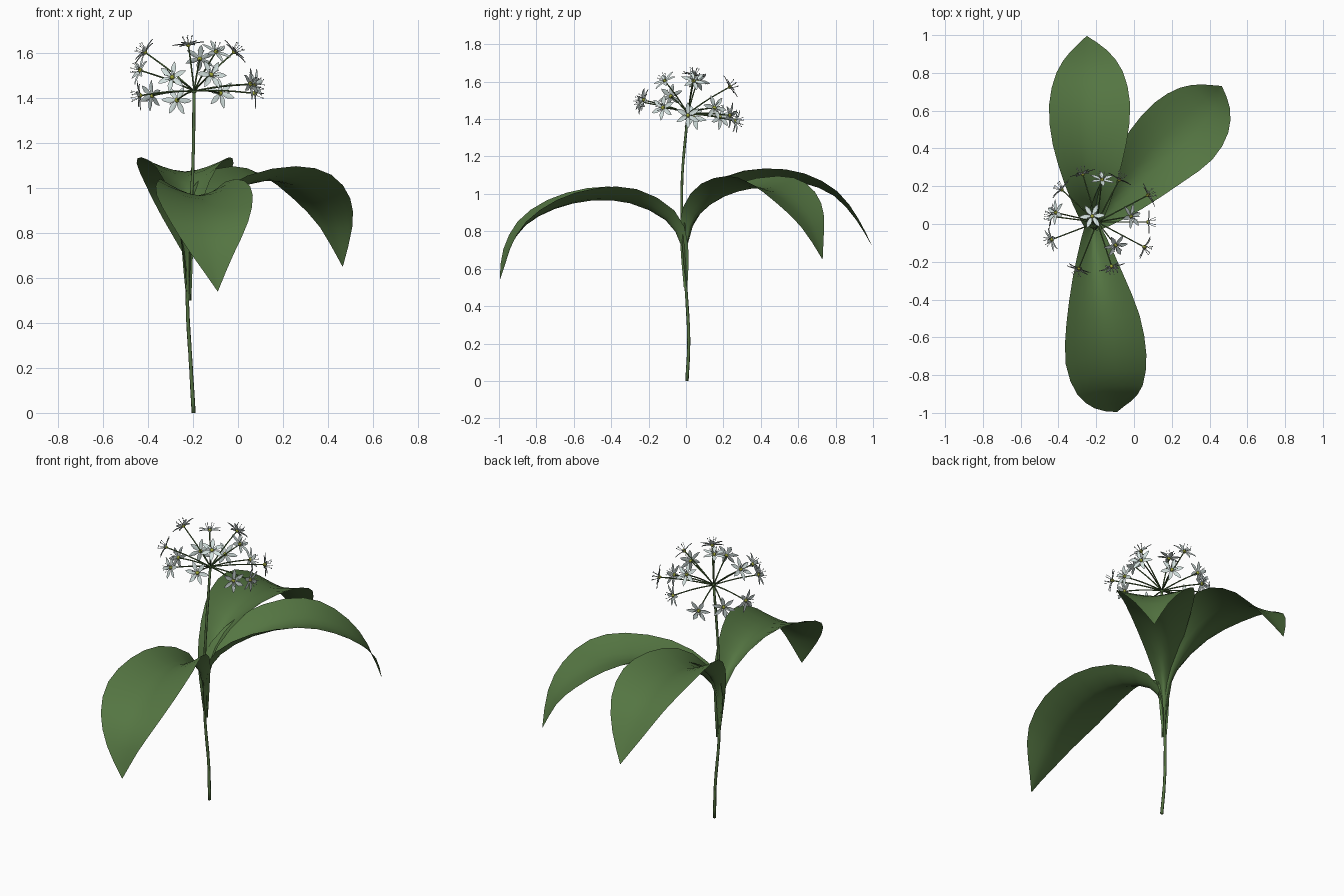
import bpy, bmesh, math, random
from mathutils import Vector, Matrix

random.seed(4)
cube = bpy.data.objects.get("Cube")
if cube:
    bpy.data.objects.remove(cube, do_unlink=True)


def material(name, rgb):
    m = bpy.data.materials.new(name)
    m.use_nodes = True
    colour = (*rgb, 1)
    m.diffuse_color = colour
    m.node_tree.nodes["Principled BSDF"].inputs["Base Color"].default_value = colour
    return m


LEAF = material("leaf green", (0.09, 0.18, 0.055))
STEM = material("stem green", (0.085, 0.16, 0.05))
PETAL = material("petal white", (0.66, 0.76, 0.74))
CENTRE = material("centre yellow green", (0.36, 0.40, 0.04))


def finish(bm, name, mats):
    mesh = bpy.data.meshes.new(name)
    for f in bm.faces:
        f.smooth = True
    bm.to_mesh(mesh)
    bm.free()
    for m in mats:
        mesh.materials.append(m)
    return place(mesh, name)


def place(mesh, name):
    ob = bpy.data.objects.new(name, mesh)
    bpy.context.collection.objects.link(ob)
    return ob


def spline(points, sub):
    """Catmull-Rom through points, which may have any number of components."""
    pts = [Vector(p) for p in points]
    pts = [pts[0] * 2 - pts[1]] + pts + [pts[-1] * 2 - pts[-2]]
    out = []
    for a, b, c, d in zip(pts, pts[1:], pts[2:], pts[3:]):
        for k in range(sub):
            t = k / sub
            out.append((b * 2 + (c - a) * t + (a * 2 - b * 5 + c * 4 - d) * t * t
                        + (b * 3 - a - c * 3 + d) * t ** 3) / 2)
    return out + [pts[-2]]


def tangent(path, i):
    return (path[min(i + 1, len(path) - 1)] - path[max(i - 1, 0)]).normalized()


def skin(bm, rows, closed=False, mat=0):
    """Bridge rows of points with quads."""
    rows = [[bm.verts.new(p) for p in r] for r in rows]
    n = len(rows[0])
    for a, b in zip(rows, rows[1:]):
        for j in range(n if closed else n - 1):
            k = (j + 1) % n
            bm.faces.new((a[j], a[k], b[k], b[j])).material_index = mat
    return rows


def tube(bm, path, r0, r1, sides=6, mat=0):
    rows = []
    for i, p in enumerate(path):
        q = tangent(path, i).to_track_quat('Z', 'Y')
        r = r0 + (r1 - r0) * i / (len(path) - 1)
        rows.append([p + q @ Vector((r * math.cos(a), r * math.sin(a), 0))
                     for a in (math.tau * j / sides for j in range(sides))])
    rows = skin(bm, rows, True, mat)
    bm.faces.new(rows[0][::-1]).material_index = mat
    bm.faces.new(rows[-1]).material_index = mat


# Stem: one gently swaying stalk
hub = Vector((-0.195, 0.01, 1.43))
bm = bmesh.new()
tube(bm, spline([(-0.197, 0.005, 0), (-0.21, 0.015, 0.22), (-0.225, 0, 0.5),
                 (-0.215, -0.02, 0.8), (-0.2, -0.02, 1.1), hub], 4), 0.009, 0.007, 8)
bmesh.ops.create_icosphere(bm, subdivisions=2, radius=0.013, matrix=Matrix.Translation(hub))
finish(bm, "stem", [STEM])

# Leaves: channelled blades along arching midribs
WIDTH = [0.010, 0.025, 0.065, 0.135, 0.195, 0.215, 0.175, 0.095, 0.0]
FOLD = [0.012, 0.035, 0.065, 0.078, 0.066, 0.05, 0.028, 0.01, 0.0]


def leaf(name, midrib):
    stations = spline([(*p, w, f) for p, w, f in zip(midrib, WIDTH, FOLD)], 2)
    path = [Vector(s[:3]) for s in stations]
    heading = path[-1] - path[0]
    bm = bmesh.new()
    rows = []
    for i, (p, s) in enumerate(zip(path, stations)):
        t = tangent(path, i)
        flat = Vector((t.x, t.y, 0))
        flat = flat.normalized() * 0.5 + Vector((heading.x, heading.y, 0)).normalized()
        side = flat.cross(Vector((0, 0, 1))).normalized()
        up = side.cross(t).normalized()
        w, f = max(s[3], 0.001), s[4]
        rows.append([p + side * w * u + up * f * abs(u) ** 1.5
                     for u in (j / 4 for j in range(-4, 5))])
    skin(bm, rows)
    return finish(bm, name, [LEAF])


leaf("front_leaf", [(-0.22, -0.005, 0.5), (-0.22, -0.025, 0.72), (-0.21, -0.11, 0.86),
                    (-0.19, -0.3, 0.95), (-0.165, -0.5, 0.965), (-0.15, -0.7, 0.92),
                    (-0.13, -0.86, 0.83), (-0.115, -0.95, 0.7), (-0.09, -0.995, 0.54)])
leaf("back_leaf", [(-0.222, 0.008, 0.5), (-0.225, 0.012, 0.74), (-0.225, 0.08, 0.9),
                   (-0.23, 0.24, 1.02), (-0.235, 0.43, 1.07), (-0.235, 0.62, 1.06),
                   (-0.235, 0.79, 0.99), (-0.24, 0.91, 0.86), (-0.25, 0.995, 0.72)])
leaf("back_left_leaf", [(-0.215, 0.003, 0.5), (-0.21, 0.01, 0.75), (-0.16, 0.06, 0.88),
                        (-0.04, 0.19, 0.98), (0.12, 0.36, 1.03), (0.25, 0.48, 1.01),
                        (0.36, 0.59, 0.93), (0.43, 0.67, 0.82), (0.465, 0.73, 0.65)])

# Flower: six lance petals, a round centre and six stamens, facing +z
bm = bmesh.new()
for k in range(6):
    turn = Matrix.Rotation(math.tau * k / 6, 3, 'Z')
    rows = []
    for t, w in ((0.08, 0.004), (0.3, 0.010), (0.55, 0.0125), (0.8, 0.008), (1, 0.0006)):
        z = 0.022 * t - 0.014 * t * t
        rows.append([turn @ Vector((0.07 * t, w * u, z + 0.003 * abs(u)))
                     for u in (-1, 0, 1)])
    skin(bm, rows)
    turn = turn @ Matrix.Rotation(math.pi / 6, 3, 'Z')
    filament = [turn @ Vector(p) for p in ((0.004, 0, 0.004), (0.016, 0, 0.022), (0.024, 0, 0.042))]
    tube(bm, filament, 0.0014, 0.001, 4)
    bmesh.ops.create_icosphere(bm, subdivisions=1, radius=0.0032,
                               matrix=Matrix.Translation(filament[-1]))
old = set(bm.faces)
bmesh.ops.create_icosphere(bm, subdivisions=2, radius=0.011,
                           matrix=Matrix.Translation((0, 0, 0.005)))
for f in set(bm.faces) - old:
    f.material_index = 1
first = finish(bm, "flower_1", [PETAL, CENTRE])

# Flower head: flowers radiating from the hub on thin stalks
spots = [(-0.22, 0.04, 1.63), (-0.02, 0.04, 1.6), (-0.10, -0.11, 1.6), (-0.12, -0.22, 1.5),
         (-0.29, -0.23, 1.49), (0.05, -0.12, 1.46), (0.07, 0.01, 1.42), (0.07, 0.15, 1.46),
         (-0.43, -0.08, 1.52), (-0.41, 0.06, 1.6), (-0.43, 0.04, 1.41), (-0.38, 0.18, 1.41),
         (-0.27, 0.26, 1.39), (-0.17, 0.23, 1.57), (-0.08, 0.23, 1.42)]
bm = bmesh.new()
for i, spot in enumerate(spots):
    spot = Vector(spot)
    out = (spot - hub).normalized()
    tube(bm, spline([hub, hub.lerp(spot, 0.5) + Vector((0, 0, 0.006)), spot], 3), 0.004, 0.0035, 5)
    flower = first if i == 0 else place(first.data, f"flower_{i + 1}")
    spin = Matrix.Rotation(random.uniform(0, math.tau), 4, 'Z')
    flower.matrix_world = (Matrix.Translation(spot)
                           @ out.to_track_quat('Z', 'Y').to_matrix().to_4x4() @ spin)
finish(bm, "flower_stalks", [STEM])
